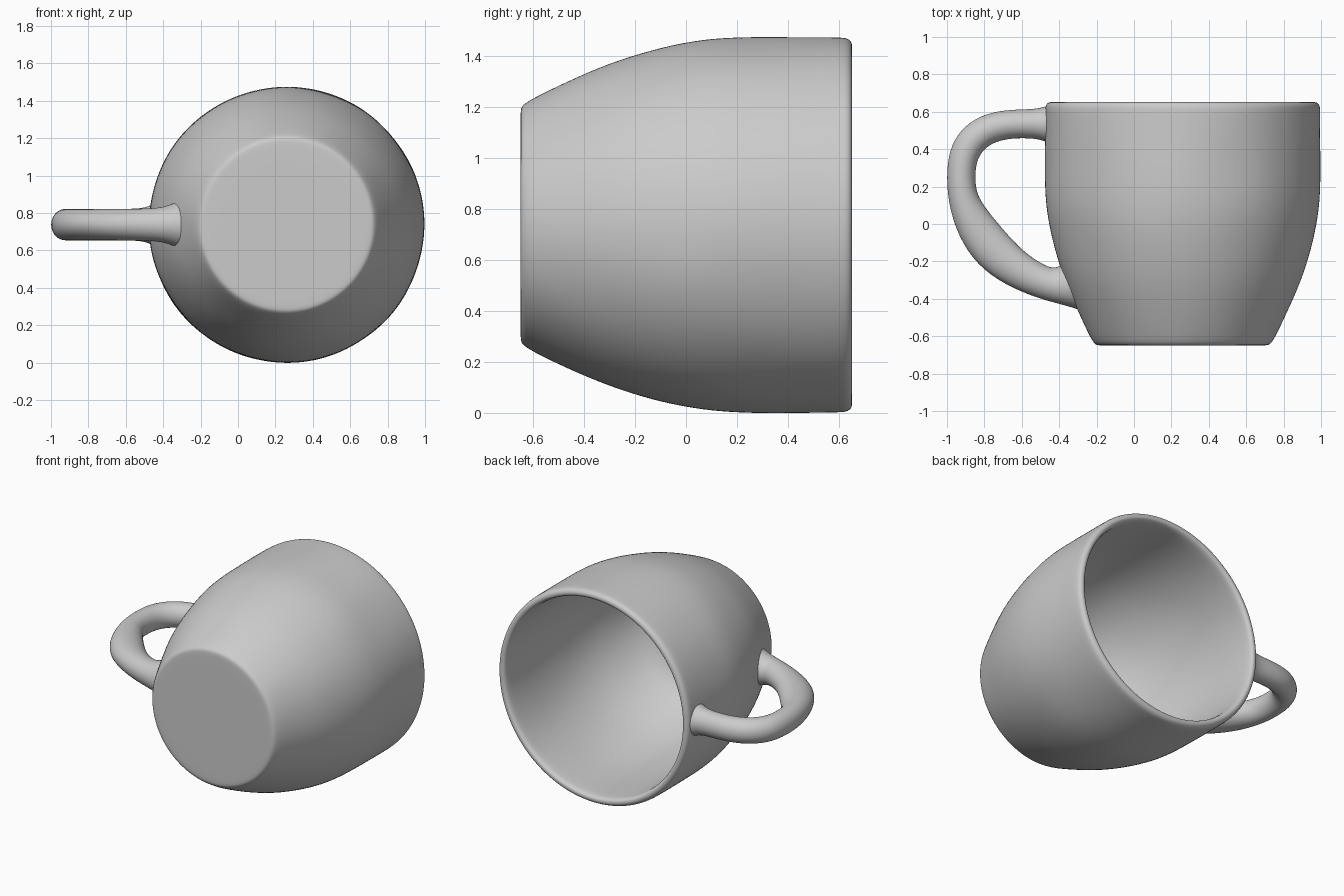
import bpy
import bmesh
import math
from mathutils import Vector, noise

cube = bpy.data.objects.get("Cube")
if cube:
    bpy.data.objects.remove(cube, do_unlink=True)

CX, CZ = 0.26, 0.738     # mug axis runs along y through this point
SIDES = 56

clay = bpy.data.materials.new("plain grey clay")
clay.use_nodes = True
GREY = (0.6, 0.6, 0.6, 1.0)
clay.diffuse_color = GREY
bsdf = clay.node_tree.nodes["Principled BSDF"]
bsdf.inputs["Base Color"].default_value = GREY
bsdf.inputs["Roughness"].default_value = 0.7


def loft(bm, rings):
    """Bridge consecutive closed rings of vertices with quads."""
    for a, b in zip(rings, rings[1:]):
        n = len(a)
        for i in range(n):
            j = (i + 1) % n
            bm.faces.new((a[i], a[j], b[j], b[i]))


def finish(bm, name):
    bmesh.ops.recalc_face_normals(bm, faces=bm.faces[:])
    mesh = bpy.data.meshes.new(name)
    bm.to_mesh(mesh)
    bm.free()
    mesh.materials.append(clay)
    for poly in mesh.polygons:
        poly.use_smooth = True
    obj = bpy.data.objects.new(name, mesh)
    bpy.context.scene.collection.objects.link(obj)
    sub = obj.modifiers.new("smooth", "SUBSURF")
    sub.levels = sub.render_levels = 2
    return obj


# Mug body: (radius, y) from the base, up the outer wall, over the rim, down inside
profile = [
    (0.30, -0.65), (0.44, -0.65), (0.465, -0.647), (0.482, -0.627),
    (0.505, -0.585), (0.56, -0.47), (0.636, -0.30), (0.688, -0.13),
    (0.718, 0.0), (0.735, 0.13), (0.738, 0.30), (0.738, 0.46),
    (0.738, 0.60), (0.735, 0.635), (0.718, 0.652), (0.695, 0.652),
    (0.682, 0.635), (0.677, 0.59), (0.676, 0.40), (0.672, 0.20),
    (0.652, 0.0), (0.618, -0.16), (0.57, -0.30), (0.50, -0.44),
    (0.42, -0.53), (0.30, -0.572), (0.15, -0.58),
]
bm = bmesh.new()
rings = []
for r, y in profile:
    ring = []
    for i in range(SIDES):
        a = 2 * math.pi * i / SIDES
        d = Vector((math.cos(a), 0, math.sin(a)))
        # faint hand-made unevenness on the walls
        wobble = 0.0
        if -0.6 < y < 0.62 and r > 0.45:
            wobble = 0.005 * noise.noise(Vector((d.x * 2.5, y * 4, d.z * 2.5)))
        p = d * (r + wobble)
        ring.append(bm.verts.new((CX + p.x, y, CZ + p.z)))
    rings.append(ring)
loft(bm, rings)
# Close the underside and the inner floor with fans
for ring, y in ((rings[0], -0.65), (rings[-1], -0.58)):
    centre = bm.verts.new((CX, y, CZ))
    for i in range(SIDES):
        bm.faces.new((ring[i], ring[(i + 1) % SIDES], centre))
finish(bm, "mug_body")

# Handle: outer edge x, y, inner edge x, y, half thickness in z; flared at both ends
sections = [
    (-0.445, 0.640, -0.445, 0.425, 0.120),
    (-0.475, 0.628, -0.475, 0.442, 0.098),
    (-0.530, 0.613, -0.530, 0.458, 0.085),
    (-0.660, 0.613, -0.650, 0.460, 0.084),
    (-0.795, 0.592, -0.745, 0.440, 0.084),
    (-0.905, 0.528, -0.810, 0.395, 0.084),
    (-0.977, 0.430, -0.843, 0.330, 0.084),
    (-1.003, 0.300, -0.850, 0.250, 0.084),
    (-0.997, 0.120, -0.842, 0.160, 0.084),
    (-0.940, -0.070, -0.790, 0.080, 0.084),
    (-0.835, -0.225, -0.700, -0.030, 0.084),
    (-0.690, -0.325, -0.590, -0.150, 0.084),
    (-0.530, -0.392, -0.490, -0.215, 0.085),
    (-0.410, -0.425, -0.435, -0.237, 0.090),
    (-0.345, -0.442, -0.407, -0.228, 0.102),
    (-0.285, -0.462, -0.365, -0.213, 0.120),
]
bm = bmesh.new()
rings = []
for ox, oy, ix, iy, h in sections:
    outer, inner = Vector((ox, oy, CZ)), Vector((ix, iy, CZ))
    mid, half = (outer + inner) / 2, (outer - inner) / 2 * 1.02
    rings.append([bm.verts.new(mid + half * math.cos(t) + Vector((0, 0, h * 1.02 * math.sin(t))))
                  for t in (2 * math.pi * k / 16 for k in range(16))])
loft(bm, rings)
finish(bm, "handle")
